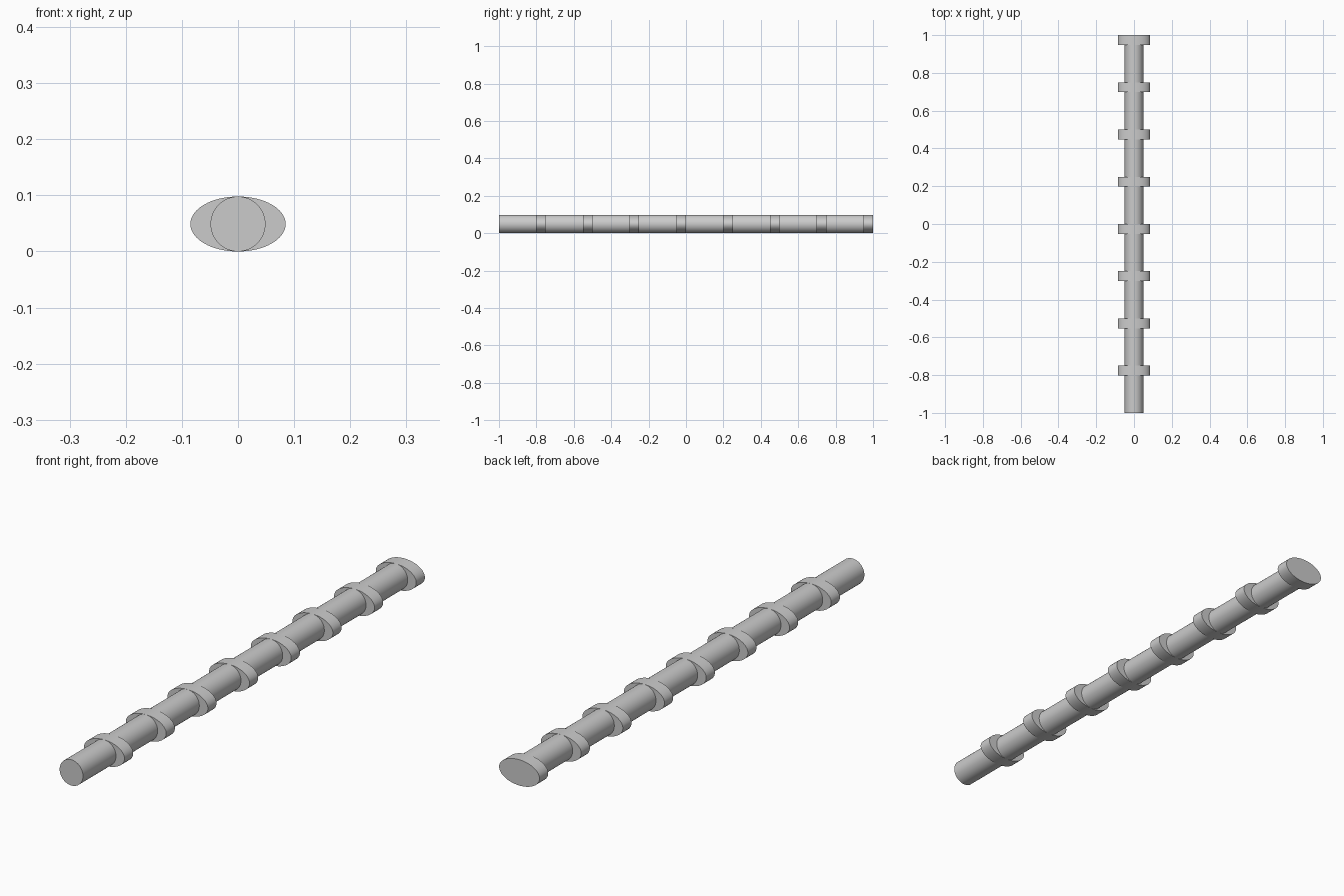
import bpy
from math import pi, radians

if "Cube" in bpy.data.objects:
    bpy.data.objects.remove(bpy.data.objects["Cube"], do_unlink=True)

RADIUS = 0.049        # shaft radius, also the half height of the lobes
LOBE_HALF_WIDTH = 0.085
LOBE_THICKNESS = 0.052
SPACING = 0.25

# Plain grey metal
grey = bpy.data.materials.new("grey metal")
grey.use_nodes = True
colour = (0.6, 0.6, 0.6, 1.0)
grey.diffuse_color = colour
grey.node_tree.nodes["Principled BSDF"].inputs["Base Color"].default_value = colour


def rod(name, half_width, y_start, y_end):
    """Elliptical cylinder lying along y, resting on the ground."""
    bpy.ops.mesh.primitive_cylinder_add(
        vertices=64, radius=RADIUS, depth=y_end - y_start,
        location=(0, (y_start + y_end) / 2, RADIUS), rotation=(pi / 2, 0, 0))
    part = bpy.context.object
    part.name = name
    part.scale.x = half_width / RADIUS
    bpy.ops.object.transform_apply(location=False, rotation=True, scale=True)
    part.data.materials.append(grey)
    bpy.ops.object.shade_smooth_by_angle(angle=radians(30))
    return part


# Central round shaft, ending inside the last lobe
rod("shaft", RADIUS, -1, 1 - LOBE_THICKNESS / 2)

# Evenly spaced elliptical lobes, the last one flush with the back end
for i in range(8):
    back = 1 - i * SPACING
    rod(f"lobe_{i + 1}", LOBE_HALF_WIDTH, back - LOBE_THICKNESS, back)
